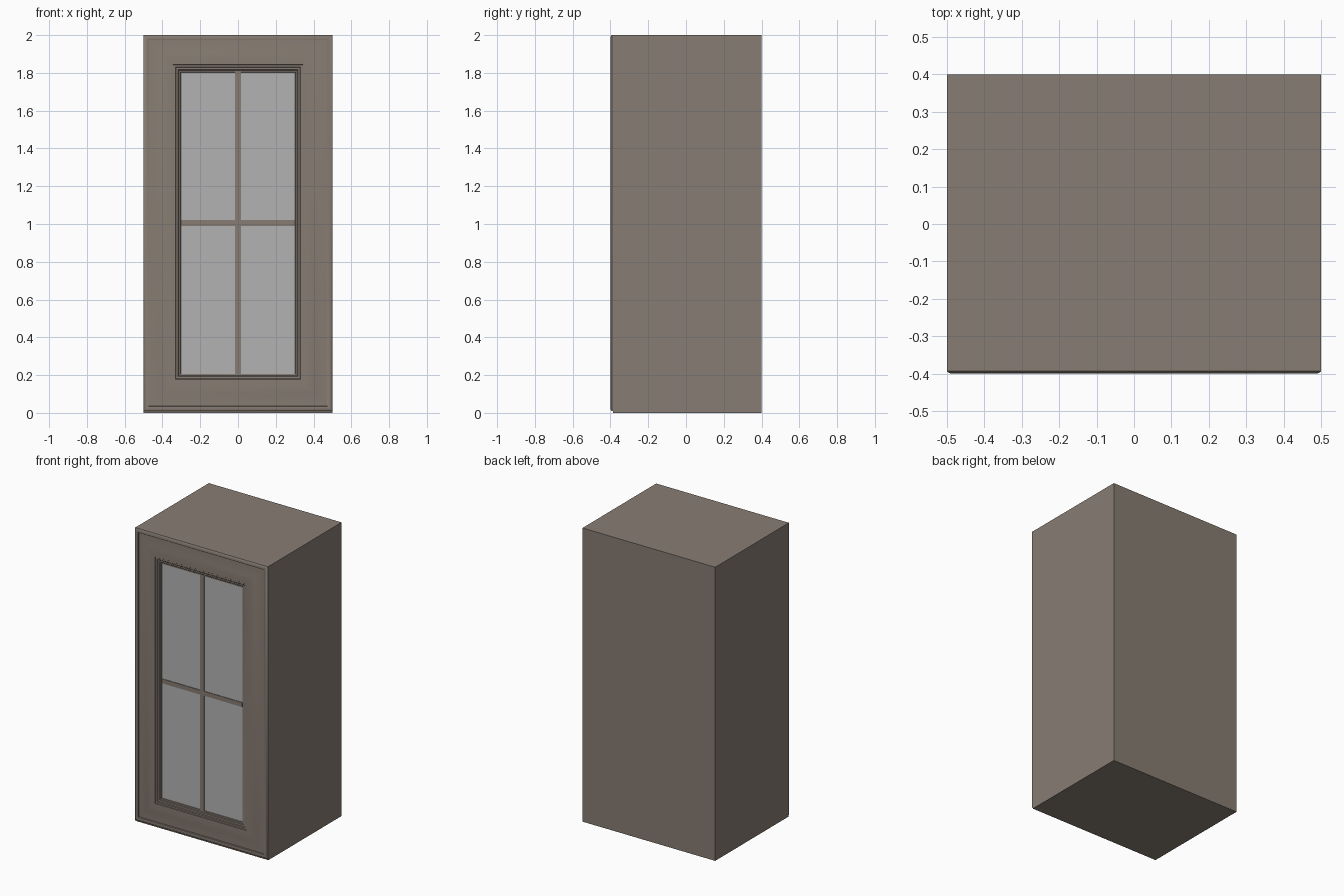
import bpy, bmesh

if "Cube" in bpy.data.objects:
    bpy.data.objects.remove(bpy.data.objects["Cube"])

X, Z0, Z1 = 0.5, 0.01, 2.0      # door half width, bottom, top
FRONT = -0.387                  # front plane of the carcass


def material(name, rgb):
    m = bpy.data.materials.new(name)
    m.diffuse_color = (*rgb, 1)
    m.use_nodes = True
    m.node_tree.nodes["Principled BSDF"].inputs["Base Color"].default_value = m.diffuse_color
    return m


wood = material("wood", (0.245, 0.205, 0.172))
glass = material("glass", (0.45, 0.45, 0.45))


def finish(bm, name, mat, smooth=False):
    bmesh.ops.recalc_face_normals(bm, faces=bm.faces)
    me = bpy.data.meshes.new(name)
    bm.to_mesh(me)
    bm.free()
    ob = bpy.data.objects.new(name, me)
    bpy.context.collection.objects.link(ob)
    me.materials.append(mat)
    if smooth:
        bpy.ops.object.select_all(action='DESELECT')
        bpy.context.view_layer.objects.active = ob
        ob.select_set(True)
        bpy.ops.object.shade_smooth_by_angle(angle=0.6)
    return ob


def box(bm, lo, hi):
    vs = bmesh.ops.create_cube(bm, size=1)["verts"]
    for v in vs:
        v.co = [a + (c + 0.5) * (b - a) for a, b, c in zip(lo, hi, v.co)]


# Carcass: closed on five sides, with a front rim behind the door
bm = bmesh.new()
box(bm, (-X, FRONT, 0), (X, 0.4, 2))
bm.normal_update()
front = [f for f in bm.faces if f.normal.y < -0.9]
bmesh.ops.inset_region(bm, faces=front, thickness=0.16)
bmesh.ops.delete(bm, geom=front, context='FACES')
finish(bm, "carcass", wood)

# Door frame: moulding profile (inset, y) swept round a mitred rectangle
profile = [(0, FRONT), (0, -0.393), (0.003, -0.397), (0.010, -0.3995),
           (0.021, -0.3995), (0.025, -0.398), (0.027, -0.390),
           (0.045, -0.391), (0.065, -0.393), (0.085, -0.396),
           (0.105, -0.399), (0.120, -0.400), (0.155, -0.400),
           (0.157, -0.397), (0.168, -0.397), (0.172, -0.393),
           (0.183, -0.392), (0.187, -0.388), (0.196, -0.387),
           (0.198, -0.380)]
bm = bmesh.new()
loops = []
for d, y in profile:
    corners = [(-X + d, Z0 + d), (X - d, Z0 + d), (X - d, Z1 - d), (-X + d, Z1 - d)]
    loops.append([bm.verts.new((x, y, z)) for x, z in corners])
for a, b in zip(loops, loops[1:]):
    for i in range(4):
        j = (i + 1) % 4
        bm.faces.new((a[i], a[j], b[j], b[i]))
# Front faces must point to -y on this open sweep
ob = finish(bm, "door_frame", wood, True)
if sum(p.normal.y * p.area for p in ob.data.polygons) > 0:
    ob.data.flip_normals()

# Glass pane
bm = bmesh.new()
box(bm, (-0.305, -0.383, 0.205), (0.305, -0.380, 1.805))
finish(bm, "glass_pane", glass)

# Glazing bars
mid = (Z0 + Z1) / 2
for name, hx, za, zb in (("vertical_bar", 0.015, 0.2, 1.81),
                         ("horizontal_bar", 0.302, mid - 0.015, mid + 0.015)):
    bm = bmesh.new()
    box(bm, (-hx, -0.387, za), (hx, -0.379, zb))
    finish(bm, name, wood)
